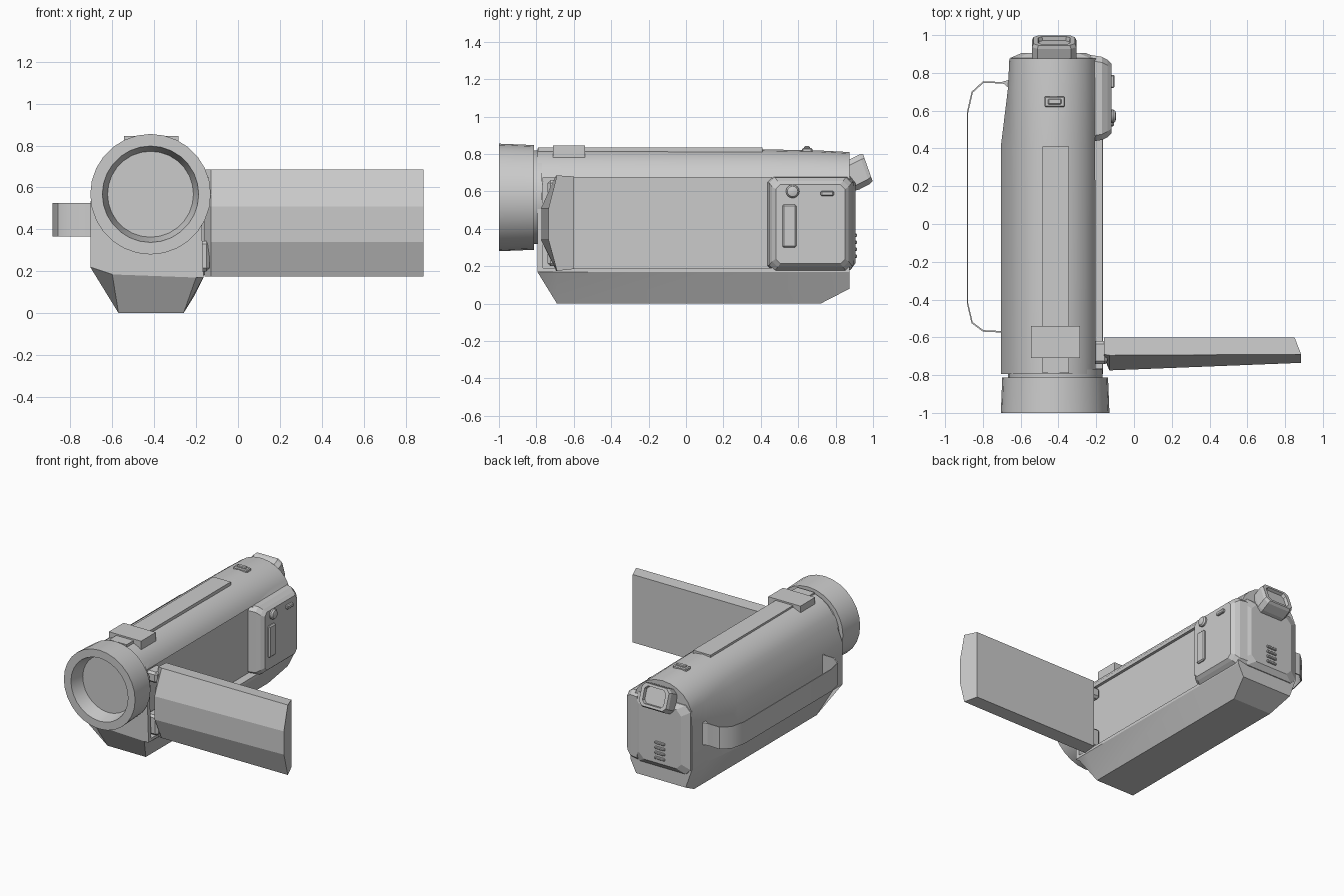
import bpy, bmesh, math
from mathutils import Vector

if "Cube" in bpy.data.objects:
    bpy.data.objects.remove(bpy.data.objects["Cube"])


def loft(name, rings, smooth=None, caps=True):
    """Skin equal-length rings of 3D points into one closed object."""
    bm = bmesh.new()
    vs = [[bm.verts.new(p) for p in r] for r in rings]
    n = len(vs[0])
    for a, b in zip(vs, vs[1:]):
        for i in range(n):
            j = (i + 1) % n
            bm.faces.new((a[i], a[j], b[j], b[i]))
    if caps:
        bm.faces.new(vs[0])
        bm.faces.new(vs[-1])
    bmesh.ops.recalc_face_normals(bm, faces=bm.faces)
    me = bpy.data.meshes.new(name)
    bm.to_mesh(me)
    bm.free()
    ob = bpy.data.objects.new(name, me)
    bpy.context.collection.objects.link(ob)
    if smooth:
        bpy.ops.object.select_all(action='DESELECT')
        bpy.context.view_layer.objects.active = ob
        ob.select_set(True)
        bpy.ops.object.shade_smooth_by_angle(angle=math.radians(smooth))
    return ob


def octagon(w, h, c):
    """Chamfered rectangle with half sizes w, h and corner cut c."""
    return [(-w, c - h), (c - w, -h), (w - c, -h), (w, c - h),
            (w, h - c), (w - c, h), (c - w, h), (-w, h - c)]


def box(name, x, y, z, bevel=0):
    ob = loft(name, [[(a, y[0], z[0]), (a, y[1], z[0]), (a, y[1], z[1]), (a, y[0], z[1])] for a in x])
    if bevel:
        m = ob.modifiers.new("bevel", 'BEVEL')
        m.width = bevel
        m.segments = 1
    return ob


# Body: rounded top, bulged grip on the left, keel tapering underneath
def body_ring(y, left, low_l, low_r, drop=0):
    arc = [(-.425 + .235 * math.cos(math.radians(t)),
            .60 + (.23 - drop) * math.sin(math.radians(t))) for t in range(15, 170, 15)]
    pts = [low_l, low_r, (-.165, .17), (-.18, .64)] + arc + [(left, .53), (left, .22)]
    return [(x, y, z) for x, z in pts]


keel_l, keel_r = (-.57, 0), (-.26, 0)
body = loft("body", [
    body_ring(-.795, -.705, (-.60, .185), (-.20, .17)),
    body_ring(-.69, -.705, keel_l, keel_r),
    body_ring(.41, -.705, keel_l, keel_r, .005),
    body_ring(.72, -.667, keel_l, keel_r, .012),
    body_ring(.875, -.66, (-.61, .08), (-.21, .08), .02)], 25)

# Recess that the folding screen closes into
cutter = box("recess_cutter", (-.225, .1), (-.765, .46), (.19, .675))
cutter.hide_render = True
cutter.hide_set(True)
m = body.modifiers.new("recess", 'BOOLEAN')
m.object = cutter
m.solver = 'EXACT'
bpy.context.view_layer.update()
cut = bpy.data.meshes.new_from_object(body.evaluated_get(bpy.context.evaluated_depsgraph_get()))
body.modifiers.clear()
body.data = cut
bpy.data.objects.remove(cutter)

# Lens barrel with a recessed glass
N = 28
profile = [(.25, -.77), (.25, -.812), (.28, -.812), (.2875, -1), (.23, -1), (.205, -.90)]
loft("lens_barrel", [[(-.4175 + r * math.cos(k * math.tau / N), y, .5675 + r * math.sin(k * math.tau / N))
                      for k in range(N)] for r, y in profile], 25)


# Opened screen with a three-facet outer shell
def screen_ring(x, back, edge, mid):
    return [(x + back[0], back[1], .185), (x + back[0], back[1], .68), (x, edge, .685),
            (x, mid, .51), (x, mid, .34), (x, edge, .175)]


loft("screen", [screen_ring(-.16, (0, -.6), -.69, -.705),
                screen_ring(-.13, (-.005, -.6), -.695, -.775),
                screen_ring(.885, (-.035, -.6), -.69, -.735)])
box("screen_hinge", (-.23, -.135), (-.74, -.62), (.20, .345), .015)
box("screen_hinge_top", (-.23, -.14), (-.74, -.62), (.58, .66), .015)

# Control panel behind the recess
panel = [(-.23, .23, .253, .03), (-.17, .22, .25, .03), (-.14, .205, .23, .03), (-.12, .185, .212, .025)]
loft("control_panel", [[(x, .665 + a, .425 + b) for a, b in octagon(w, h, c)] for x, w, h, c in panel])
box("record_slider", (-.14, -.105), (.515, .59), (.30, .53), .008)
box("side_switch", (-.14, -.103), (.72, .79), (.575, .603), .006)
dome = [(.036, -.13), (.036, -.11), (.028, -.099), (.012, -.094)]
loft("round_button", [[(x, .57 + r * math.cos(k * math.tau / 16), .60 + r * math.sin(k * math.tau / 16))
                       for k in range(16)] for r, x in dome], 30)

# Back plate with vent slats
loft("back_plate", [[(-.425 + a, y, .43 + b) for a, b in octagon(w, h, .04)]
                    for y, w, h in [(.86, .23, .255), (.88, .228, .25), (.905, .17, .215)]])
for i in range(4):
    z = .245 + i * .037
    box(f"vent_slat_{i + 1}", (-.465, -.385), (.89, .915), (z, z + .018), .004)

# Tilted viewfinder with a sunken eyepiece
up = Vector((0, -.334, .943))
rings = []
for y, z, s in [(.85, .67, .95), (.90, .69, 1), (.955, .718, 1), (.972, .7275, .93), (.972, .7275, .72), (.952, .72, .68)]:
    rings.append([Vector((-.4225 + a * s, y, z)) + up * b * s for a, b in octagon(.1175, .084, .028)])
loft("viewfinder", rings)

# Top trim: long strip, accessory shoe and button
box("top_strip", (-.485, -.345), (-.79, .41), (.78, .834))
box("accessory_shoe", (-.545, -.285), (-.71, -.54), (.78, .845))
box("zoom_button", (-.475, -.365), (.62, .675), (.80, .832), .006)
box("zoom_button_cap", (-.455, -.385), (.632, .663), (.82, .842), .005)

# Hand strap on the left side
path = [(-.65, .74), (-.70, .752), (-.80, .755), (-.86, .70), (-.885, .59), (-.885, -.42),
        (-.86, -.525), (-.80, -.57), (-.69, -.575)]
inner = [(-.65, .73), (-.70, .744), (-.797, .747), (-.853, .696), (-.878, .588), (-.878, -.418),
         (-.854, -.52), (-.797, -.562), (-.69, -.567)]
loft("hand_strap", [[(*p, .365), (*p, .525), (*q, .525), (*q, .365)] for p, q in zip(path, inner)], 35)
loft("strap_anchor", [[(-.64, .70, .365), (-.64, .77, .365), (-.70, .752, .365)],
                      [(-.64, .70, .525), (-.64, .77, .525), (-.70, .752, .525)]])
